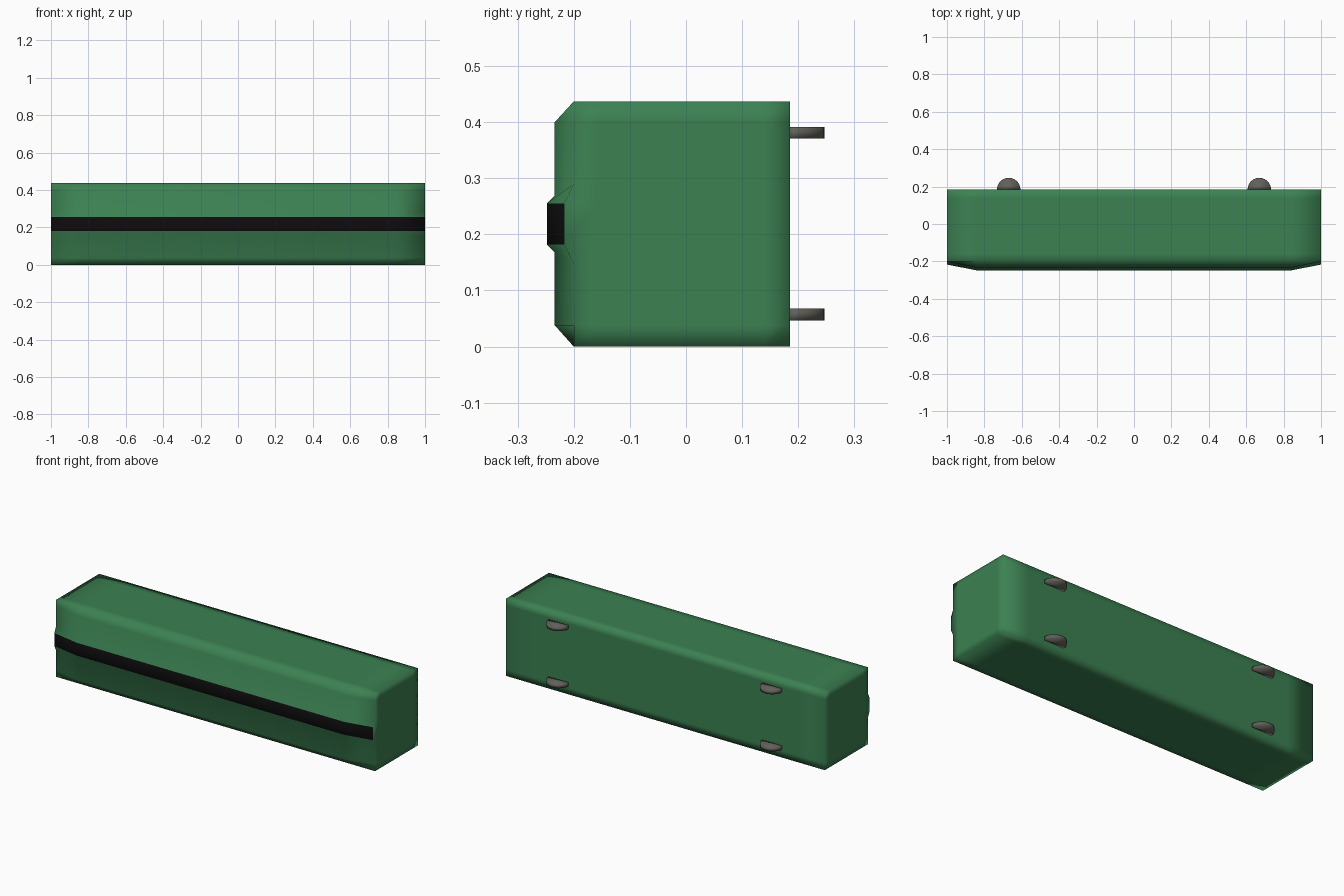
import bpy, math

if "Cube" in bpy.data.objects:
    bpy.data.objects.remove(bpy.data.objects["Cube"])


def material(name, rgb):
    m = bpy.data.materials.new(name)
    m.diffuse_color = (*rgb, 1)
    m.use_nodes = True
    m.node_tree.nodes["Principled BSDF"].inputs["Base Color"].default_value = m.diffuse_color
    return m


def make(name, verts, faces, mats):
    me = bpy.data.meshes.new(name)
    me.from_pydata(verts, [], faces)
    for m in mats:
        me.materials.append(m)
    ob = bpy.data.objects.new(name, me)
    bpy.context.collection.objects.link(ob)
    me.polygons.foreach_set("use_smooth", [True] * len(me.polygons))
    return ob


green = material("green", (0.045, 0.22, 0.085))
black = material("black", (0.004, 0.004, 0.004))
grey = material("dark_grey", (0.12, 0.115, 0.1))

# Front profile rows (y, z) along the middle and at the tapered ends
MID = [(-0.2, 0), (-0.234, 0.038), (-0.234, 0.168), (-0.248, 0.182),
       (-0.248, 0.255), (-0.234, 0.269), (-0.234, 0.4), (-0.2, 0.437)]
END = [(-0.2, 0), (-0.2, 0.038), (-0.2, 0.147), (-0.217, 0.182),
       (-0.217, 0.255), (-0.2, 0.29), (-0.2, 0.4), (-0.2, 0.437)]
XS = [-1, -0.84, 0.84, 1]
YS = [None, -0.16, 0.14, 0.185]
NX, NY, NZ = len(XS), len(YS), len(MID)

# Body: surface of a small grid block whose front follows the profiles
verts, index, faces = [], {}, []


def vert(i, j, k):
    if (i, j, k) not in index:
        y, z = (END if i in (0, NX - 1) else MID)[k]
        index[i, j, k] = len(verts)
        verts.append((XS[i], y if j == 0 else YS[j], z))
    return index[i, j, k]


def quad(corners, flip):
    f = [vert(*c) for c in corners]
    faces.append(f[::-1] if flip else f)


strip = []
for i in range(NX - 1):
    for k in range(NZ - 1):
        for j in (0, NY - 1):
            if j == 0 and k == 3:
                strip.append(len(faces))
            quad([(i, j, k), (i + 1, j, k), (i + 1, j, k + 1), (i, j, k + 1)], j > 0)
    for j in range(NY - 1):
        for k in (0, NZ - 1):
            quad([(i, j, k), (i + 1, j, k), (i + 1, j + 1, k), (i, j + 1, k)], k == 0)
for j in range(NY - 1):
    for k in range(NZ - 1):
        for i in (0, NX - 1):
            quad([(i, j, k), (i, j + 1, k), (i, j + 1, k + 1), (i, j, k + 1)], i == 0)

body = make("bumper_body", verts, faces, [green, black])
# Black rubbing strip along the ridge
for f in strip:
    body.data.polygons[f].material_index = 1

# Four half-round mounting lugs on the back
N, R = 12, 0.063
for side, x in (("left", -0.67), ("right", 0.67)):
    for level, z in (("lower", 0.057), ("upper", 0.381)):
        arc = [(x + R * math.cos(math.pi * a / N), 0.184 + R * math.sin(math.pi * a / N))
               for a in range(N + 1)]
        n = len(arc)
        vs = [(px, py, z + dz) for dz in (-0.0105, 0.0105) for px, py in arc]
        fs = [list(range(n))[::-1], list(range(n, 2 * n))]
        fs += [[a, (a + 1) % n, n + (a + 1) % n, n + a] for a in range(n)]
        make(f"mounting_lug_{level}_{side}", vs, fs, [grey])
